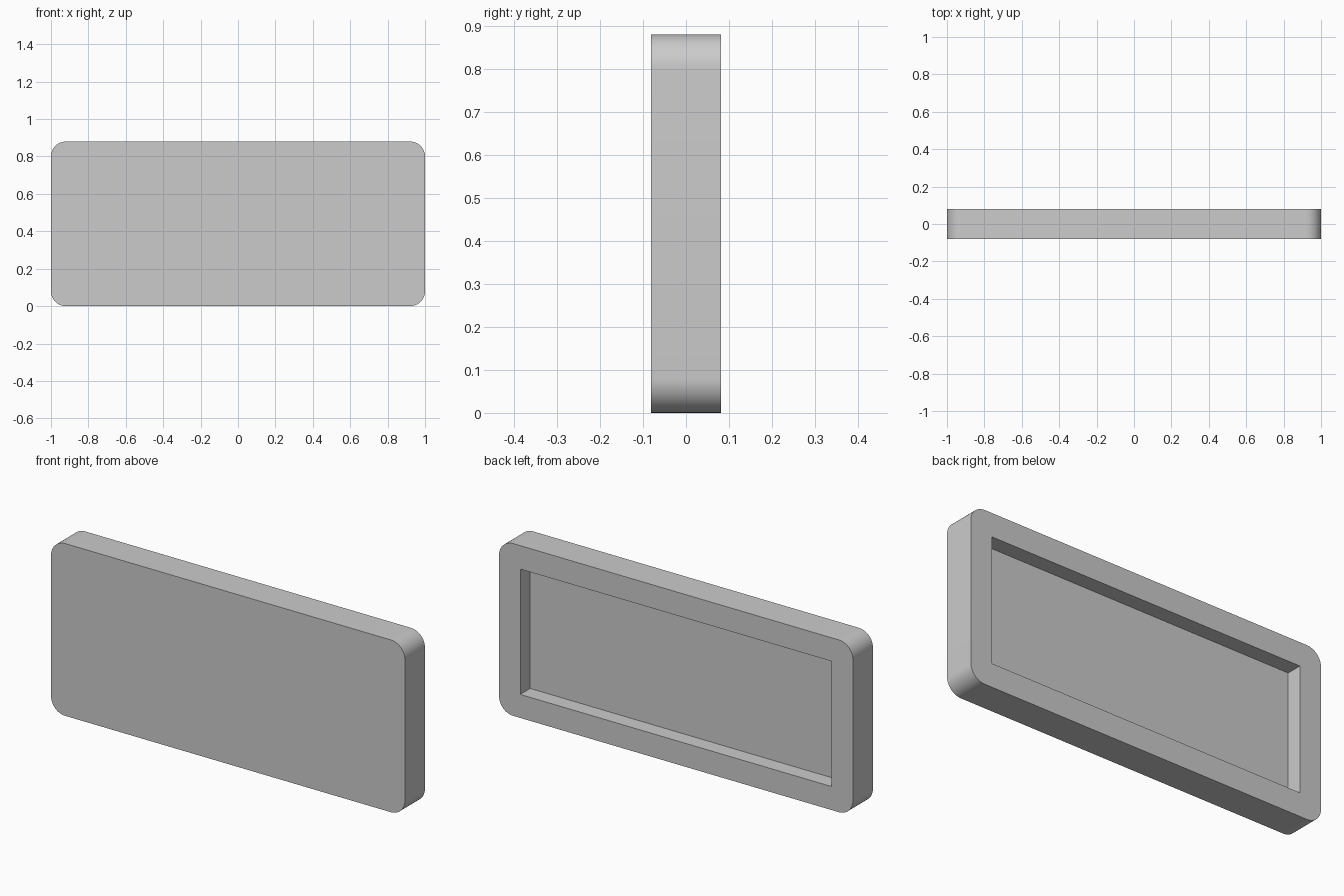
import bpy
import bmesh
import math

default = bpy.data.objects.get("Cube")
if default:
    bpy.data.objects.remove(default, do_unlink=True)

WIDTH, HEIGHT, DEPTH = 2.0, 0.88, 0.162
RADIUS, RIM, RECESS = 0.08, 0.12, 0.08

grey = bpy.data.materials.new("light_grey")
grey.use_nodes = True
colour = (0.6, 0.6, 0.6, 1)
grey.diffuse_color = colour
grey.node_tree.nodes["Principled BSDF"].inputs["Base Color"].default_value = colour


def box(name, size, centre):
    """Box mesh of the given size, with its origin at the world origin."""
    mesh = bpy.data.meshes.new(name)
    bm = bmesh.new()
    bmesh.ops.create_cube(bm, size=1)
    bmesh.ops.scale(bm, vec=size, verts=bm.verts)
    bmesh.ops.translate(bm, vec=centre, verts=bm.verts)
    # Round only the edges that run front to back
    if name == "tray_panel":
        edges = [e for e in bm.edges
                 if abs(e.verts[0].co.y - e.verts[1].co.y) > DEPTH / 2]
        bmesh.ops.bevel(bm, geom=edges, offset=RADIUS, segments=12,
                        profile=0.5, affect='EDGES')
    bm.to_mesh(mesh)
    bm.free()
    mesh.materials.append(grey)
    obj = bpy.data.objects.new(name, mesh)
    bpy.context.collection.objects.link(obj)
    return obj


# Panel with rounded corners
panel = box("tray_panel", (WIDTH, DEPTH, HEIGHT), (0, 0, HEIGHT / 2))

# Square-cornered recess in the back
cutter = box("recess_cutter", (WIDTH - 2 * RIM, 2 * RECESS, HEIGHT - 2 * RIM),
             (0, DEPTH / 2, HEIGHT / 2))
cutter.hide_render = True
cut = panel.modifiers.new("recess", 'BOOLEAN')
cut.operation = 'DIFFERENCE'
cut.solver = 'EXACT'
cut.object = cutter

# Apply the cut and remove the helper
bpy.ops.object.select_all(action='DESELECT')
panel.select_set(True)
bpy.context.view_layer.objects.active = panel
bpy.ops.object.modifier_apply(modifier=cut.name)
bpy.data.objects.remove(cutter, do_unlink=True)

# Smooth corners, crisp edges
bpy.ops.object.shade_smooth_by_angle(angle=math.radians(30))
